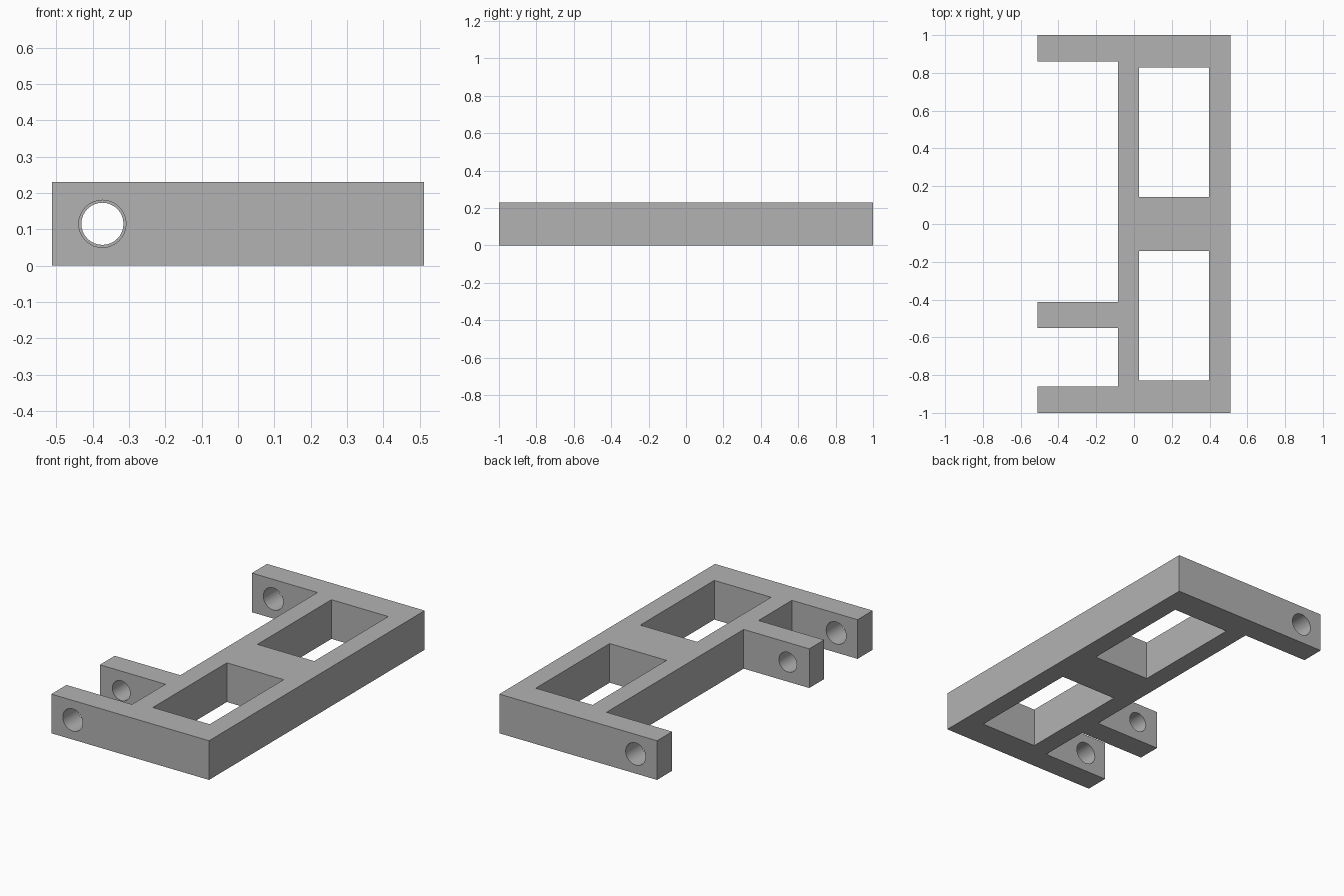
import bpy
import bmesh
import math

cube = bpy.data.objects.get("Cube")
if cube:
    bpy.data.objects.remove(cube, do_unlink=True)

HEIGHT = 0.23
LEFT, RIGHT = -0.512, 0.512
SPINE = -0.086            # outer edge of the spine the arms grow from
HOLE_X = -0.373

grey = bpy.data.materials.new("plain grey")
grey.use_nodes = True
colour = (0.45, 0.45, 0.45, 1)
grey.diffuse_color = colour
grey.node_tree.nodes["Principled BSDF"].inputs["Base Color"].default_value = colour


def prism(name, outline, z0, z1):
    """Extrude a flat outline from z0 up to z1."""
    bm = bmesh.new()
    face = bm.faces.new([bm.verts.new((x, y, z0)) for x, y in outline])
    top = bmesh.ops.extrude_face_region(bm, geom=[face])["geom"]
    bmesh.ops.translate(bm, vec=(0, 0, z1 - z0),
                        verts=[v for v in top if isinstance(v, bmesh.types.BMVert)])
    bmesh.ops.recalc_face_normals(bm, faces=bm.faces)
    mesh = bpy.data.meshes.new(name)
    bm.to_mesh(mesh)
    bm.free()
    mesh.materials.append(grey)
    obj = bpy.data.objects.new(name, mesh)
    bpy.context.collection.objects.link(obj)
    return obj


def cut(target, cutter):
    """Subtract the cutter for good and remove it."""
    cutter.hide_render = True
    mod = target.modifiers.new("cut", 'BOOLEAN')
    mod.operation = 'DIFFERENCE'
    mod.solver = 'EXACT'
    mod.object = cutter
    bpy.context.view_layer.objects.active = target
    bpy.ops.object.modifier_apply(modifier=mod.name)
    bpy.data.objects.remove(cutter, do_unlink=True)


# Frame with three arms: walk round the comb-shaped outline
arms = [(-1, -0.86), (-0.55, -0.412), (0.86, 1)]
outline = [(RIGHT, 1), (RIGHT, -1)]
for y0, y1 in arms:
    outline += [(SPINE, y0)] if y0 > -1 else []
    outline += [(LEFT, y0), (LEFT, y1)]
    outline += [(SPINE, y1)] if y1 < 1 else []
frame = prism("bracket_frame", outline, 0, HEIGHT)

# Two rectangular windows, mirrored front to back
for side in (-1, 1):
    near, far = side * 0.142, side * 0.828
    cut(frame, prism("window_cutter",
                     [(0.027, near), (0.396, near), (0.396, far), (0.027, far)],
                     -0.1, HEIGHT + 0.1))

# Pin hole through each arm, slightly tighter in the middle one
for (y0, y1), radius in zip(arms, (0.065, 0.058, 0.065)):
    bpy.ops.mesh.primitive_cylinder_add(
        vertices=32, radius=radius, depth=y1 - y0 + 0.1,
        location=(HOLE_X, (y0 + y1) / 2, HEIGHT / 2),
        rotation=(math.pi / 2, 0, 0))
    pin = bpy.context.object
    pin.data.materials.append(grey)
    cut(frame, pin)

# Smooth hole walls, crisp edges elsewhere
bpy.ops.object.select_all(action='DESELECT')
frame.select_set(True)
bpy.context.view_layer.objects.active = frame
bpy.ops.object.shade_smooth_by_angle(angle=math.radians(30))
